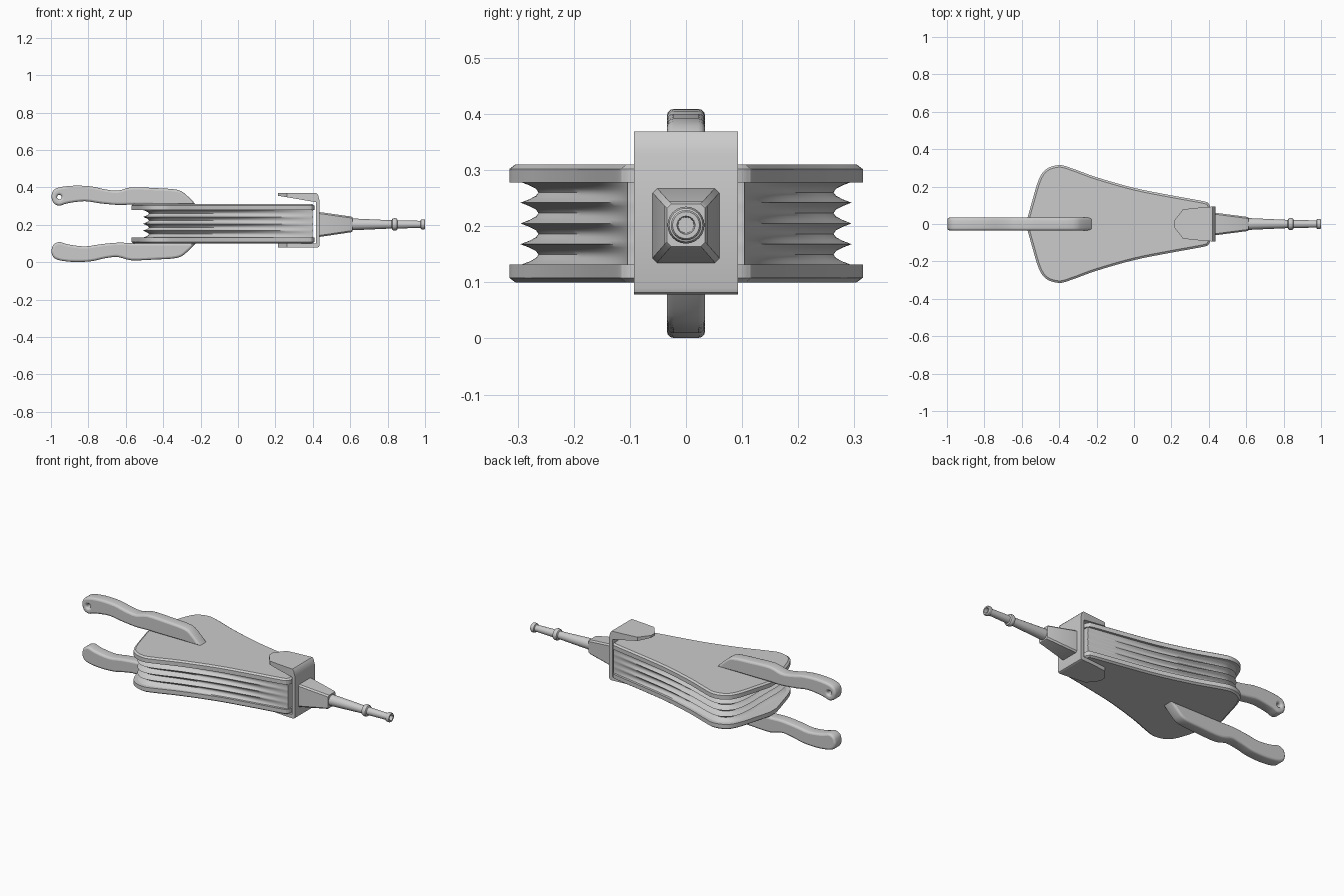
import bpy, bmesh, math
from mathutils import Vector

if "Cube" in bpy.data.objects:
    bpy.data.objects.remove(bpy.data.objects["Cube"])

grey = bpy.data.materials.new("plain grey")
grey.diffuse_color = (0.6, 0.6, 0.6, 1)
grey.use_nodes = True
grey.node_tree.nodes["Principled BSDF"].inputs["Base Color"].default_value = grey.diffuse_color
MID = 0.205   # height of the plane between the two boards


def finish(ob, angle=30):
    ob.data.materials.clear()
    ob.data.materials.append(grey)
    bpy.ops.object.select_all(action='DESELECT')
    bpy.context.view_layer.objects.active = ob
    ob.select_set(True)
    bpy.ops.object.shade_smooth_by_angle(angle=math.radians(angle))
    return ob


def loft(name, rings, closed=False, angle=30):
    """Skin a list of equal rings; cap both ends, or join last to first."""
    bm = bmesh.new()
    vs = [[bm.verts.new(p) for p in r] for r in rings]
    n = len(vs[0])
    pairs = list(zip(vs, vs[1:])) + ([(vs[-1], vs[0])] if closed else [])
    for a, b in pairs:
        for i in range(n):
            bm.faces.new((a[i], a[(i + 1) % n], b[(i + 1) % n], b[i]))
    if not closed:
        bm.faces.new(vs[0])
        bm.faces.new(vs[-1])
    bmesh.ops.recalc_face_normals(bm, faces=bm.faces)
    me = bpy.data.meshes.new(name)
    bm.to_mesh(me)
    bm.free()
    ob = bpy.data.objects.new(name, me)
    bpy.context.collection.objects.link(ob)
    return finish(ob, angle)


def spline(pts, steps=4):
    """Smooth open curve through the points."""
    p = [Vector(q) for q in pts]
    p = [p[0]] + p + [p[-1]]
    out = []
    for a, b, c, d in zip(p, p[1:], p[2:], p[3:]):
        for k in range(steps):
            t = k / steps
            out.append(0.5 * (2 * b + (c - a) * t + (2 * a - 5 * b + 4 * c - d) * t * t
                              + (3 * b - a - 3 * c + d) * t ** 3))
    return out + [p[-1]]


def mirrored(half):
    """Close a half plan (y > 0) with its mirror image."""
    return half + [Vector((p[0], -p[1])) for p in reversed(half)]


def inset(loop, dist):
    """Move a clockwise plan loop inwards by dist(point)."""
    out = []
    for i, p in enumerate(loop):
        d = (loop[(i + 1) % len(loop)] - loop[i - 1]).normalized()
        out.append(p + Vector((d.y, -d.x)) * dist(p))
    return out


def at(loop, z):
    return [(p.x, p.y, z) for p in loop]


# Boards, chamfered on the outer rim
board = mirrored(spline([(-.57, .03), (-.545, .12), (-.51, .235), (-.47, .293), (-.40, .315),
                         (-.33, .297), (-.2, .25), (0, .193), (.2, .153), (.37, .122),
                         (.398, .11), (.408, .09)]))
for name, s in (("top_board", 1), ("bottom_board", -1)):
    loft(name, [at(board, MID + s * .073), at(board, MID + s * .097),
                at(inset(board, lambda p: .011), MID + s * .105)])

# Pleated leather: four folds that fade towards the nozzle
skin = mirrored(spline([(-.507, .05), (-.507, .15), (-.49, .235), (-.45, .28), (-.4, .295),
                        (-.33, .28), (-.2, .235), (0, .18), (.2, .14), (.4, .104)]))
rings = []
for k in range(25):
    fold = abs(math.sin(math.pi * k / 6))
    rings.append(at(inset(skin, lambda p: .032 * fold * min(1, (.42 - p.x) / .8)),
                    MID - .074 + .148 * k / 24))
loft("pleated_bellows", rings, angle=50)


# Handles: curved outline with rounded edges, hanging hole in the upper one
def handle(name, s, hole):
    top = [(-.998, .353), (-.988, .382), (-.955, .40), (-.875, .409), (-.785, .405),
           (-.715, .39), (-.645, .382), (-.57, .40), (-.445, .396), (-.325, .387),
           (-.275, .358), (-.225, .308)]
    low = [(-.575, .308), (-.645, .306), (-.74, .315), (-.82, .326), (-.91, .315),
           (-.955, .302), (-.988, .318), (-.998, .353)]
    cu = bpy.data.curves.new(name, 'CURVE')
    cu.dimensions = '2D'
    cu.fill_mode = 'BOTH'
    cu.extrude, cu.bevel_depth, cu.offset, cu.bevel_resolution = .022, .012, -.012, 2
    loops = [spline(top, 3) + spline(low, 3)[:-1]]
    if hole:
        loops.append([Vector((-.955 + .012 * math.cos(a), .348 + .012 * math.sin(a)))
                      for a in [-math.tau * i / 20 for i in range(20)]])
    for pts in loops:
        sp = cu.splines.new('POLY')
        sp.points.add(len(pts) - 1)
        sp.use_cyclic_u = True
        for q, p in zip(sp.points, pts):
            q.co = (p.x, MID + s * (p.y - MID), 0, 1)
    tmp = bpy.data.objects.new(name + "_outline", cu)
    bpy.context.collection.objects.link(tmp)
    me = bpy.data.meshes.new_from_object(tmp.evaluated_get(bpy.context.evaluated_depsgraph_get()))
    bpy.data.objects.remove(tmp)
    for v in me.vertices:          # stand the flat outline upright
        x, y, z = v.co
        v.co = (x, -z, y)
    ob = bpy.data.objects.new(name, me)
    bpy.context.collection.objects.link(ob)
    finish(ob, 40)


handle("upper_handle", 1, True)
handle("lower_handle", -1, False)

# Bracket: end wall with pointed flanges over and under the boards
plan = mirrored([Vector(p) for p in [(.215, .018), (.262, .078), (.33, .086), (.42, .093)]])
loft("upper_flange", [at(plan, .369),
                      [(p.x, p.y, .355 - (p.x - .215) * .17) for p in plan]])
loft("lower_flange", [at(plan, .078), at(plan, .1)])
wall = [(.416, .078), (.426, .078), (.433, .082), (.436, .09), (.436, .33), (.428, .36),
        (.42, .369), (.416, .369)]
loft("bracket_wall", [[(x, y, z) for x, z in wall] for y in (-.093, .093)])


# Square tapered socket
def square(x, w, z0, z1, c=.008):
    return [(x, y, z) for y, z in [(-w, z0 + c), (-w, z1 - c), (-w + c, z1), (w - c, z1),
                                   (w, z1 - c), (w, z0 + c), (w - c, z0), (-w + c, z0)]]


loft("socket", [square(.43, .06, .134, .268), square(.45, .058, .137, .266),
                square(.605, .038, .16, .244), square(.612, .034, .164, .24)])

# Round nozzle pipe with collar, lip and bore
pipe = [(.6, .031), (.625, .031), (.822, .022), (.826, .03), (.834, .033), (.842, .033),
        (.85, .03), (.854, .022), (.975, .019), (.978, .025), (.984, .027), (.995, .027),
        (1, .024), (1, .016), (.92, .014)]
loft("nozzle_pipe", [[(x, r * math.cos(a), .202 + r * math.sin(a))
                      for a in [math.tau * i / 24 for i in range(24)]] for x, r in pipe])
